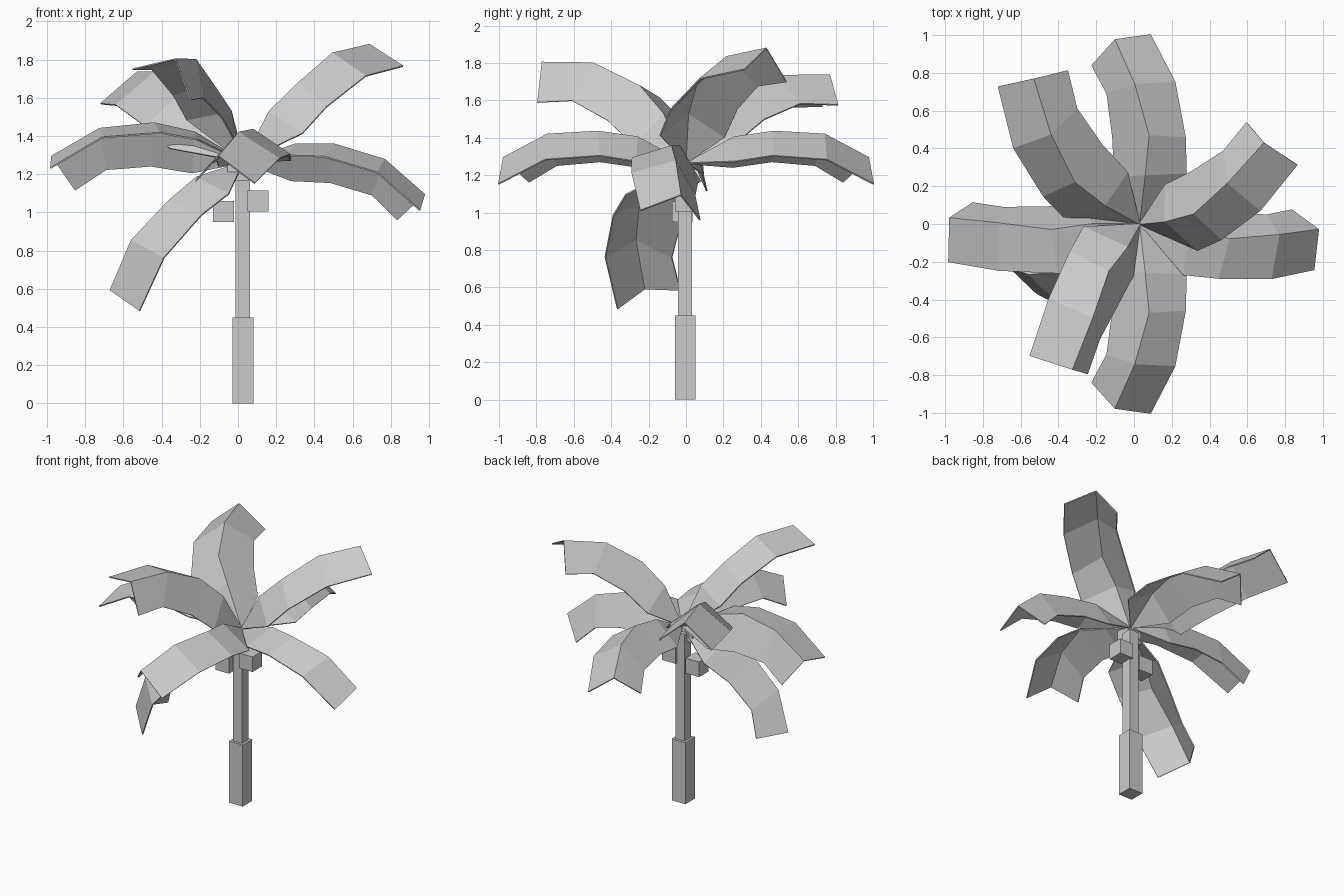
import bpy, bmesh
from mathutils import Vector, Matrix

old = bpy.data.objects.get("Cube")
if old:
    bpy.data.objects.remove(old, do_unlink=True)

grey = bpy.data.materials.new("plain_grey")
grey.use_nodes = True
grey.diffuse_color = (0.6, 0.6, 0.6, 1)
grey.node_tree.nodes["Principled BSDF"].inputs["Base Color"].default_value = (0.6, 0.6, 0.6, 1)


def add_object(name, bm):
    mesh = bpy.data.meshes.new(name)
    bm.normal_update()
    bm.to_mesh(mesh)
    bm.free()
    mesh.materials.append(grey)
    obj = bpy.data.objects.new(name, mesh)
    bpy.context.collection.objects.link(obj)
    return obj


def box(name, centre, size):
    bm = bmesh.new()
    bmesh.ops.create_cube(bm, size=1, matrix=Matrix.Translation(centre) @ Matrix.Diagonal((*size, 1)))
    return add_object(name, bm)


# Trunk in two thicknesses
box("lower_trunk", (0.025, -0.005, 0.225), (0.11, 0.11, 0.45))
box("upper_trunk", (0.025, -0.005, 0.84), (0.075, 0.075, 0.78))

# Square fruit under the crown
for name, centre in {"right_fruit": (-0.075, -0.02, 1.005),
                     "left_fruit": (0.105, -0.005, 1.06),
                     "front_fruit": (0.0, -0.05, 1.22)}.items():
    box(name, centre, (0.11, 0.11, 0.11))

# Master frond: ridge, wide edge and curled edge at each station from crown to tip
CROWN = Vector((0.03, 0, 1.26))
RIDGE = [(0.06, -0.26, 1.4), (0.08, -0.47, 1.43), (0.005, -0.74, 1.415), (-0.1, -0.975, 1.29)]
WIDE = [(0.275, -0.27, 1.27), (0.27, -0.46, 1.3), (0.215, -0.75, 1.28), (0.085, -1, 1.15)]
CURLED = [(-0.1, -0.25, 1.24), (-0.11, -0.46, 1.27), (-0.14, -0.69, 1.25), (-0.22, -0.84, 1.16)]


def frame(tip, edge, flip):
    """Axes along the frond, across it and up from it."""
    along = Vector(tip) - CROWN
    length = along.length
    along.normalize()
    across = Vector(edge) - CROWN
    across = (across - along * across.dot(along)).normalized()
    up = along.cross(across) * (-1 if flip else 1)
    return Matrix((along, across, up)).transposed(), length


MASTER, MASTER_LENGTH = frame(RIDGE[-1], WIDE[-1], False)


def frond(name, tip, edge, flip=False):
    axes, length = frame(tip, edge, flip)
    turn = axes @ MASTER.transposed() * (length / MASTER_LENGTH)
    bm = bmesh.new()
    crown = bm.verts.new(CROWN)
    wide, ridge, curled = [[bm.verts.new(CROWN + turn @ (Vector(p) - CROWN)) for p in row]
                           for row in (WIDE, RIDGE, CURLED)]
    # Two folded panels fanning out from the crown
    for a, b in ((wide, ridge), (ridge, curled)):
        bm.faces.new((crown, a[0], b[0]))
        for i in range(len(a) - 1):
            bm.faces.new((a[i], a[i + 1], b[i + 1], b[i]))
    if flip:
        bmesh.ops.reverse_faces(bm, faces=bm.faces)
    leaf = add_object(name, bm)
    shell = leaf.modifiers.new("thickness", "SOLIDIFY")
    shell.thickness = 0.008
    shell.offset = -1


# Level fronds
frond("front_frond", RIDGE[-1], WIDE[-1])
frond("back_frond", (-0.1, 0.975, 1.29), (0.085, 1, 1.15), True)
frond("right_frond", (-0.975, 0.03, 1.29), (-0.975, -0.195, 1.23))
frond("left_frond", (0.975, -0.03, 1.09), (0.945, -0.24, 1.01), True)
# Raised fronds
frond("back_left_frond", (0.69, 0.43, 1.875), (0.845, 0.32, 1.765), True)
frond("back_right_frond", (-0.53, 0.77, 1.73), (-0.68, 0.73, 1.59))
frond("front_right_frond", (-0.33, -0.77, 1.8), (-0.535, -0.71, 1.755), True)
# Drooping frond
frond("drooping_frond", (-0.665, -0.22, 0.59), (-0.515, -0.35, 0.5))
